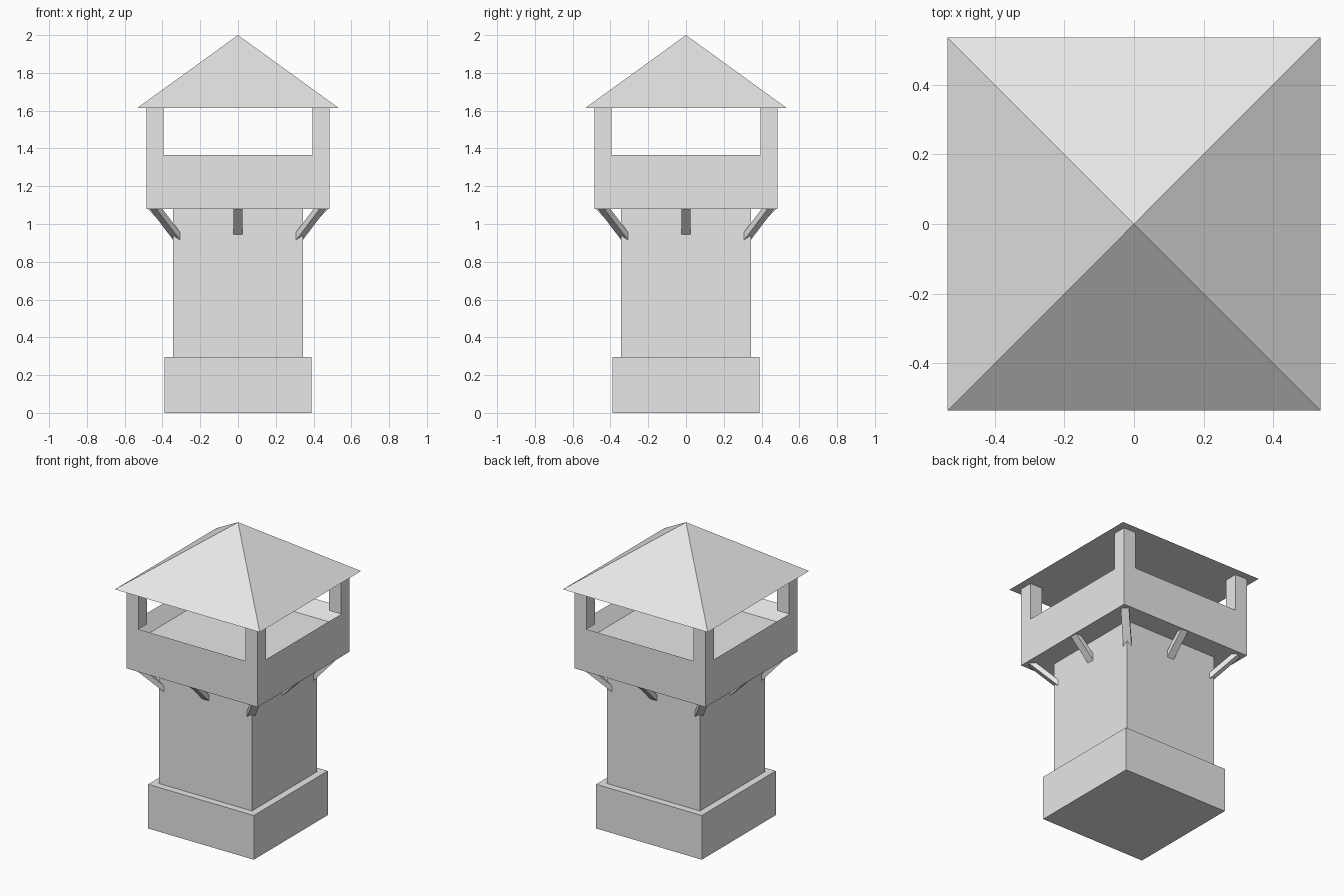
import bpy, bmesh
from math import pi, sqrt
from mathutils import Matrix, Vector

cube = bpy.data.objects.get("Cube")
if cube:
    bpy.data.objects.remove(cube, do_unlink=True)

GREY = (0.8, 0.8, 0.8, 1)
stone = bpy.data.materials.new("light_grey")
stone.use_nodes = True
stone.diffuse_color = GREY
stone.node_tree.nodes["Principled BSDF"].inputs["Base Color"].default_value = GREY


def finish(name, bm):
    """Turn a bmesh into a flat-shaded object."""
    bmesh.ops.recalc_face_normals(bm, faces=bm.faces)
    mesh = bpy.data.meshes.new(name)
    bm.to_mesh(mesh)
    bm.free()
    mesh.materials.append(stone)
    obj = bpy.data.objects.new(name, mesh)
    bpy.context.collection.objects.link(obj)
    return obj


def block(half, z0, z1, x=0, y=0):
    """Square block of the given half width between two heights."""
    bm = bmesh.new()
    size = Matrix.Diagonal((2 * half, 2 * half, z1 - z0, 1))
    bmesh.ops.create_cube(bm, size=1, matrix=Matrix.Translation((x, y, (z0 + z1) / 2)) @ size)
    return bm


BASE_TOP, DECK, RAIL, EAVE, PEAK = 0.295, 1.08, 1.365, 1.613, 2.0
TOWER, GALLERY, WALL = 0.343, 0.485, 0.09

# Plinth and shaft
finish("plinth", block(0.39, 0, BASE_TOP))
finish("tower_shaft", block(TOWER, BASE_TOP, DECK))

# Lookout gallery: a block with its top inset and sunk to form the parapet
bm = block(GALLERY, DECK, RAIL)
top = max(bm.faces, key=lambda f: f.calc_center_median().z)
bmesh.ops.inset_region(bm, faces=[top], thickness=WALL)
bmesh.ops.translate(bm, verts=top.verts, vec=(0, 0, -0.09))
finish("gallery", bm)

# Corner posts
offset = GALLERY - WALL / 2
for sx, side in ((1, "left"), (-1, "right")):
    for sy, end in ((-1, "front"), (1, "back")):
        finish(f"post_{end}_{side}", block(WALL / 2, RAIL, EAVE, sx * offset, sy * offset))

# Pyramid roof
bm = bmesh.new()
bmesh.ops.create_cone(bm, cap_ends=True, segments=4, radius1=0.535 * sqrt(2), radius2=0,
                      depth=PEAK - EAVE,
                      matrix=Matrix.Translation((0, 0, (EAVE + PEAK) / 2)) @ Matrix.Rotation(pi / 4, 4, "Z"))
bmesh.ops.remove_doubles(bm, verts=bm.verts, dist=0.0001)
finish("roof", bm)


def brace(name, outer, inner, drop, angle):
    """Slanted bar from the gallery floor down into the shaft."""
    bm = bmesh.new()
    rise = 0.042
    back = rise * (outer - inner) / drop
    profile = [(outer, DECK), (outer - back, DECK), (inner, DECK - drop + rise), (inner, DECK - drop)]
    face = bm.faces.new([bm.verts.new((r, -0.025, z)) for r, z in profile])
    out = bmesh.ops.extrude_face_region(bm, geom=[face])
    moved = [v for v in out["geom"] if isinstance(v, bmesh.types.BMVert)]
    bmesh.ops.translate(bm, verts=moved, vec=Vector((0, 0.05, 0)))
    bmesh.ops.rotate(bm, verts=bm.verts, matrix=Matrix.Rotation(angle, 3, "Z"))
    finish(name, bm)


# Braces under each side and each corner
for i in range(4):
    turn = i * pi / 2
    brace(f"side_brace_{i + 1}", 0.478, 0.32, 0.158, turn)
    brace(f"corner_brace_{i + 1}", 0.637, 0.44, 0.183, turn + pi / 4)
